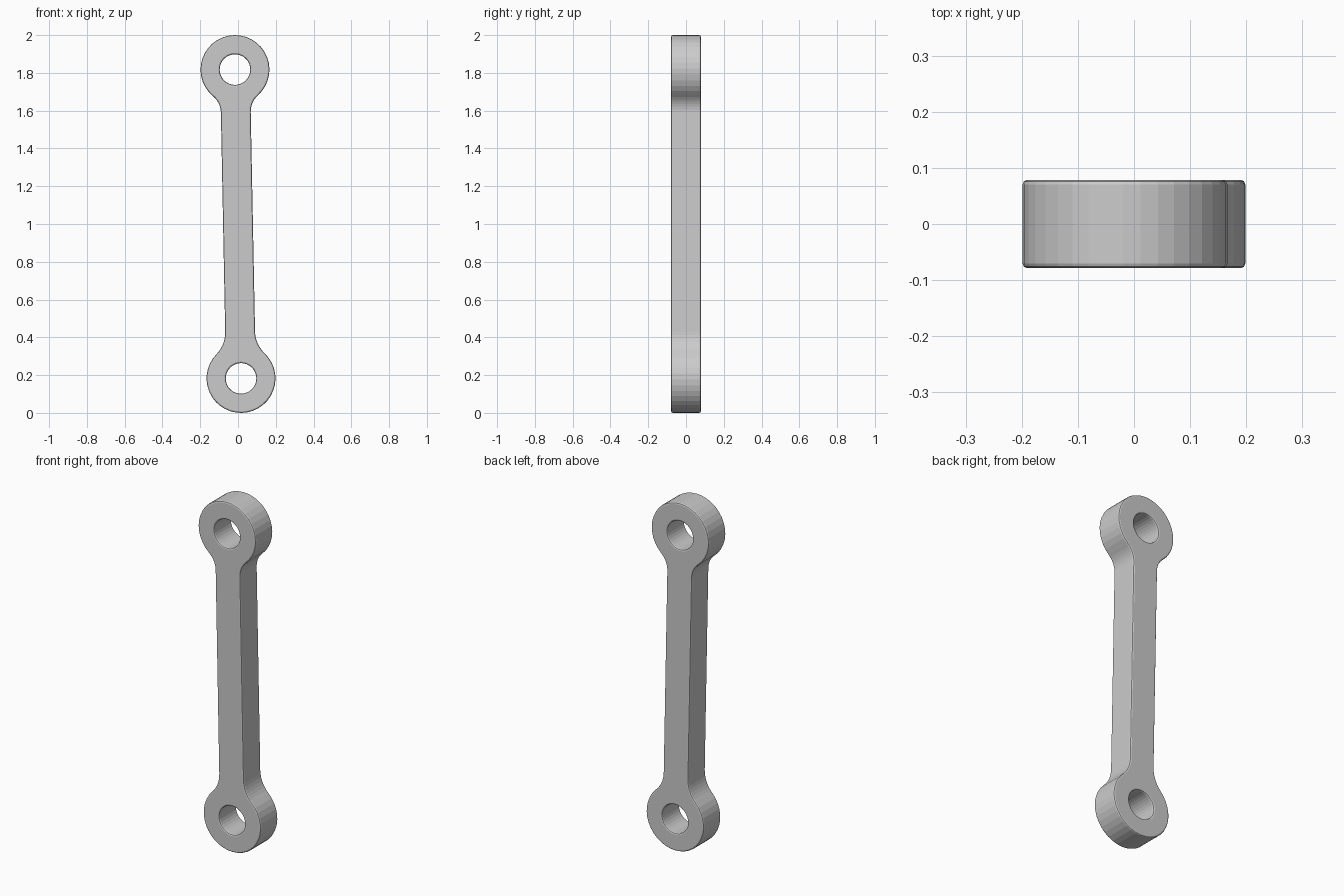
import bpy, bmesh
from math import sin, cos, pi, atan2, sqrt, hypot

if "Cube" in bpy.data.objects:
    bpy.data.objects.remove(bpy.data.objects["Cube"])

HEAD_R, HOLE_R, HALF_W = 0.1825, 0.081, 0.079
HALF_T, BEVEL = 0.0785, 0.008
CX, CZ = 0.016, 0.8175            # half offsets between the two eye centres
L = hypot(CX, CZ)


def half_end(fillet, inset):
    """Right half of one end: eye arc then fillet into the shank."""
    w = HALF_W + fillet
    d = sqrt((HEAD_R + fillet) ** 2 - w ** 2)
    phi = atan2(w, -d)
    r, f = HEAD_R - inset, fillet + inset
    pts = [(r * sin(phi * i / 14), L + r * cos(phi * i / 14)) for i in range(15)]
    start = atan2(d, -w)
    for i in range(1, 8):
        a = start + (pi - start) * i / 7
        pts.append((w + f * cos(a), L - d + f * sin(a)))
    return pts


def outline(inset):
    top = half_end(0.117, inset)
    bottom = [(u, -v) for u, v in reversed(half_end(0.165, inset))]
    right = top + bottom
    left = [(-u, v) for u, v in reversed(right[1:-1])]
    return right + left


def hole(inset, end):
    r = HOLE_R + inset
    return [(r * cos(2 * pi * i / 32), end * L + r * sin(2 * pi * i / 32))
            for i in range(32)]


def add_wall(bm, profile):
    """Wall through the thickness with rounded rims."""
    half = [(BEVEL * (1 - cos(a)), HALF_T - BEVEL + BEVEL * sin(a))
            for a in (pi / 2, pi / 4, 0)]
    layers = half + [(i, -y) for i, y in reversed(half)]
    rings = []
    for inset, y in layers:
        rings.append([bm.verts.new(((u * CZ - v * CX) / L, y,
                                    1 + (u * CX + v * CZ) / L))
                      for u, v in profile(inset)])
    for a, b in zip(rings, rings[1:]):
        for i in range(len(a)):
            j = (i + 1) % len(a)
            bm.faces.new((a[i], a[j], b[j], b[i]))


# Connecting link: outer wall, two eye bores, flat front and back
bm = bmesh.new()
add_wall(bm, outline)
for end in (1, -1):
    add_wall(bm, lambda inset, end=end: hole(inset, end))
for side in (1, -1):
    rim = [e for e in bm.edges if e.is_boundary and e.verts[0].co.y * side > 0]
    bmesh.ops.triangle_fill(bm, use_beauty=True, edges=rim)
bmesh.ops.recalc_face_normals(bm, faces=bm.faces)

mesh = bpy.data.meshes.new("connecting_link")
bm.to_mesh(mesh)
bm.free()
link = bpy.data.objects.new("connecting_link", mesh)
bpy.context.collection.objects.link(link)
